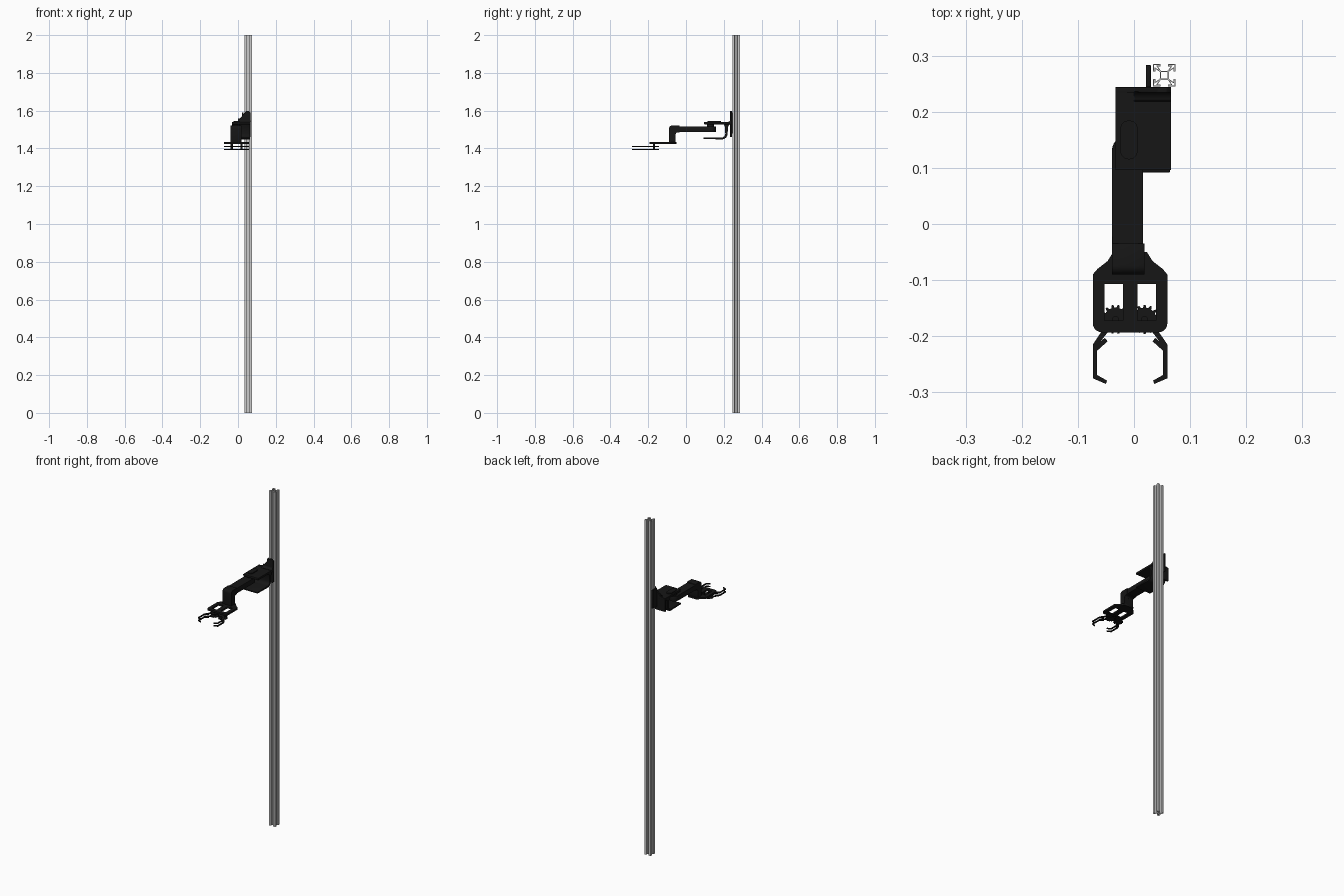
import bpy, bmesh
from math import sin, cos, pi
from mathutils import Matrix, Vector

if "Cube" in bpy.data.objects:
    bpy.data.objects.remove(bpy.data.objects["Cube"])

black = bpy.data.materials.new("black_plastic")
black.diffuse_color = (0.008, 0.008, 0.008, 1)
black.use_nodes = True
black.node_tree.nodes["Principled BSDF"].inputs["Base Color"].default_value = black.diffuse_color

AXES = {  # profile plane -> extrusion axis
    "z": Matrix.Identity(4),
    "x": Matrix(((0, 0, 1, 0), (1, 0, 0, 0), (0, 1, 0, 0), (0, 0, 0, 1))),
    "y": Matrix(((1, 0, 0, 0), (0, 0, -1, 0), (0, 1, 0, 0), (0, 0, 0, 1))),
}


def prism(name, outline, lo, hi, axis="z", holes=(), bevel=0.0):
    """Filled profile (with optional holes) extruded from lo to hi along an axis."""
    cu = bpy.data.curves.new(name, "CURVE")
    cu.dimensions, cu.fill_mode, cu.extrude = "2D", "BOTH", (hi - lo) / 2
    for loop in (outline, *holes):
        sp = cu.splines.new("POLY")
        sp.points.add(len(loop) - 1)
        for p, (a, b) in zip(sp.points, loop):
            p.co = (a, b, 0, 1)
        sp.use_cyclic_u = True
    tmp = bpy.data.objects.new(name + "_tmp", cu)
    bpy.context.collection.objects.link(tmp)
    bpy.context.view_layer.update()
    me = bpy.data.meshes.new_from_object(tmp.evaluated_get(bpy.context.evaluated_depsgraph_get()))
    bpy.data.objects.remove(tmp)
    me.name = name
    mid = (lo + hi) / 2 * (-1 if axis == "y" else 1)
    bm = bmesh.new()
    bm.from_mesh(me)
    bm.transform(AXES[axis] @ Matrix.Translation((0, 0, mid)))
    bmesh.ops.remove_doubles(bm, verts=bm.verts, dist=1e-5)
    bmesh.ops.recalc_face_normals(bm, faces=bm.faces)
    bm.to_mesh(me)
    bm.free()
    me.materials.clear()
    me.materials.append(black)
    ob = bpy.data.objects.new(name, me)
    bpy.context.collection.objects.link(ob)
    if bevel:
        m = ob.modifiers.new("bevel", "BEVEL")
        m.width, m.segments, m.limit_method = bevel, 2, "ANGLE"
    return ob


def rect(a0, a1, b0, b1):
    return [(a0, b0), (a1, b0), (a1, b1), (a0, b1)]


def arc(cx, cy, r, a0, a1, n=6):
    return [(cx + r * cos(pi / 180 * (a0 + (a1 - a0) * i / n)),
             cy + r * sin(pi / 180 * (a0 + (a1 - a0) * i / n))) for i in range(n + 1)]


def disc(cx, cy, r, n=20):
    return arc(cx, cy, r, 0, 360, n)[:-1]


# Slotted post, open at the ends
h, s, l, w, d, c = 0.02, 0.007, 0.004, 0.012, 0.012, 0.006
side = [(-h, h), (-s, h), (-s, h - l), (-w, h - l), (-c, h - d),
        (c, h - d), (w, h - l), (s, h - l), (s, h)]
loop = []
for k in range(4):
    R = Matrix.Rotation(-k * pi / 2, 2)
    loop += [R @ Vector(p) for p in side]
n = len(loop)
me = bpy.data.meshes.new("slotted_post")
me.from_pydata([(p.x + 0.054, p.y + 0.265, z) for z in (0, 2) for p in loop], [],
               [((i + 1) % n, i, n + i, n + (i + 1) % n) for i in range(n)])
post = bpy.data.objects.new("slotted_post", me)
bpy.context.collection.objects.link(post)
sol = post.modifiers.new("wall", "SOLIDIFY")
sol.thickness = 0.0025

# Carriage: back plate against the post, cheek beside it, shelf on top
prism("back_plate", [(-0.033, 1.46), (0.066, 1.46), (0.066, 1.59), (0.058, 1.598),
                     (0.042, 1.598), (0.0, 1.545), (-0.033, 1.54)], 0.234, 0.244, "y",
      bevel=0.001).scale = (1, 1, 1)
prism("side_cheek", rect(0.244, 0.283, 1.48, 1.59), 0.021, 0.030, "x", bevel=0.001)
prism("top_shelf", [(-0.033, 0.236), (-0.033, 0.096), (0.066, 0.096), (0.066, 0.244), (-0.025, 0.244)],
      1.528, 1.54, bevel=0.001)
prism("shelf_fillet", [(0.236, 1.54), (0.218, 1.54)] + arc(0.218, 1.558, 0.018, 270, 360), -0.0, 0.066, "x")

# Curved bracket wrapping under the arm
outer = arc(0.190, 1.478, 0.030, 0, -90)
inner = arc(0.188, 1.478, 0.020, -90, 0)
prism("curved_bracket", [(0.236, 1.53), (0.224, 1.52)] + outer + [(0.092, 1.450), (0.092, 1.457)]
      + inner + [(0.206, 1.515), (0.198, 1.53)], -0.033, 0.064, "x", bevel=0.001)

# Shoulder boss on the shelf and the pivot beneath it
slot = arc(-0.009, 0.169, 0.016, 0, 180) + arc(-0.009, 0.131, 0.016, 180, 360)
prism("shoulder_boss", slot, 1.54, 1.545)
prism("shoulder_pivot", disc(-0.011, 0.13, 0.018), 1.515, 1.53)

# Arm: round-ended beam, then a bent elbow dropping to the gripper
AX = -0.0115
beam = arc(AX, 0.13, 0.028, 0, 180, 12) + [(AX - 0.0275, -0.06), (AX + 0.0275, -0.06)]
prism("arm_beam", beam, 1.487, 1.517, bevel=0.002)
elbow = ([(-0.035, 1.521)] + arc(-0.074, 1.505, 0.016, 90, 180)
         + [(-0.090, 1.432), (-0.055, 1.432), (-0.055, 1.478)]
         + arc(-0.045, 1.474, 0.010, 180, 90, 4) + [(-0.035, 1.484)])
prism("elbow", elbow, AX - 0.028, AX + 0.030, "x", bevel=0.002)

# Gripper palm: plate with two windows
CX = -0.007
half = [(0.030, -0.050), (0.040, -0.066), (0.058, -0.080), (0.0665, -0.090)] + arc(0.0505, -0.177, 0.016, 0, -90, 5)
palm = [(CX + a, b) for a, b in half] + [(CX - a, b) for a, b in reversed(half)]
windows = [rect(CX - 0.046, CX - 0.013, -0.172, -0.107), rect(CX + 0.013, CX + 0.046, -0.172, -0.107)]
prism("palm_plate", palm, 1.423, 1.433, holes=windows)

# Fingers: meshing gears and two stacked claw plates on each side
claw = [(0.030, -0.160), (0.045, -0.183), (0.0665, -0.215), (0.0665, -0.275), (0.043, -0.285),
        (0.041, -0.279), (0.059, -0.269), (0.059, -0.218), (0.040, -0.193), (0.022, -0.175)]
link = [(0.064, -0.219), (0.045, -0.203), (0.040, -0.209), (0.060, -0.227)]
GX, GY, TEETH = 0.026, -0.170, 14
for sgn, tag in ((-1, "left"), (1, "right")):
    flip = lambda pts: [(CX + sgn * a, b) for a, b in pts]
    gear = []
    for t in range(TEETH):
        for off, r in ((-0.3, 0.021), (-0.15, 0.026), (0.15, 0.026), (0.3, 0.021)):
            a = 2 * pi * (t + off + (0.5 if sgn > 0 else 0)) / TEETH
            gear.append((CX + sgn * GX + r * cos(a), GY + r * sin(a)))
    for lev, z in (("lower", 1.391), ("upper", 1.407)):
        prism(f"{tag}_{lev}_gear", gear, z, z + 0.005)
        prism(f"{tag}_{lev}_claw", flip(claw), z, z + 0.005)
        prism(f"{tag}_{lev}_link", flip(link), z, z + 0.005)
    prism(f"{tag}_gear_pin", disc(CX + sgn * GX, GY, 0.006, 12), 1.391, 1.425)
